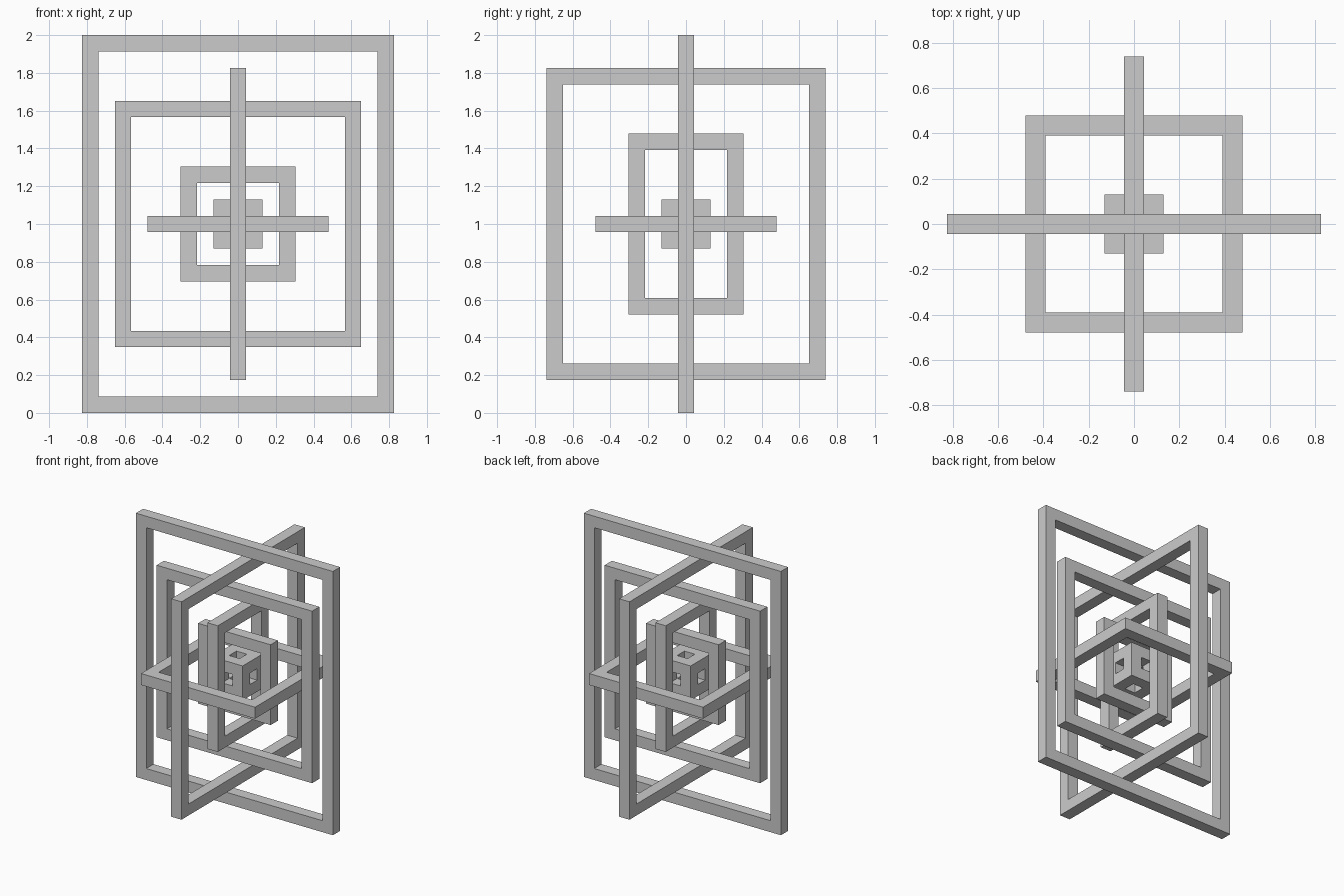
import bpy, bmesh
from itertools import product
from mathutils import Vector

if "Cube" in bpy.data.objects:
    bpy.data.objects.remove(bpy.data.objects["Cube"])

U = 2 / 23                    # bar thickness
CENTRE = Vector((0, 0, 1))


def finish(bm, name):
    bmesh.ops.recalc_face_normals(bm, faces=bm.faces[:])
    mesh = bpy.data.meshes.new(name)
    bm.to_mesh(mesh)
    bm.free()
    obj = bpy.data.objects.new(name, mesh)
    obj.location = CENTRE
    bpy.context.collection.objects.link(obj)


def frame(name, axes, half_a, half_b):
    """Square-section rectangular ring lying in the plane of two axes (half sizes in bars)."""
    a, b = (Vector([float(c == k) for c in "xyz"]) for k in axes)
    n = a.cross(b)
    bm = bmesh.new()
    corners = [(-1, -1), (1, -1), (1, 1), (-1, 1)]
    outer, inner = ([bm.verts.new((a * i * (half_a - t) + b * j * (half_b - t) - n / 2) * U)
                     for i, j in corners] for t in (0, 1))
    faces = [bm.faces.new((outer[k], outer[(k + 1) % 4], inner[(k + 1) % 4], inner[k]))
             for k in range(4)]
    ext = bmesh.ops.extrude_face_region(bm, geom=faces, use_keep_orig=True)
    verts = [v for v in ext["geom"] if isinstance(v, bmesh.types.BMVert)]
    bmesh.ops.translate(bm, verts=verts, vec=n * U)
    finish(bm, name)


# Nested frames, largest to smallest
frame("outer_frame", "xz", 9.5, 11.5)
frame("outer_cross_frame", "yz", 8.5, 9.5)
frame("middle_frame", "xz", 7.5, 7.5)
frame("level_frame", "xy", 5.5, 5.5)
frame("inner_cross_frame", "yz", 3.5, 5.5)
frame("inner_frame", "xz", 3.5, 3.5)

# Core: 3x3x3 cube pierced through along every axis, only exposed cell faces kept
cells = {c for c in product((-1, 0, 1), repeat=3) if c.count(0) < 2}
bm = bmesh.new()
for cell in cells:
    for axis, sign in product(range(3), (-1, 1)):
        d = Vector((0, 0, 0))
        d[axis] = sign
        c = Vector(cell)
        if tuple(int(v) for v in c + d) in cells:
            continue
        p, q = Vector((0, 0, 0)), Vector((0, 0, 0))
        p[(axis + 1) % 3] = q[(axis + 2) % 3] = 0.5
        bm.faces.new([bm.verts.new((c + d / 2 + p * i + q * j) * U)
                      for i, j in ((-1, -1), (1, -1), (1, 1), (-1, 1))])
bmesh.ops.remove_doubles(bm, verts=bm.verts[:], dist=1e-4)
finish(bm, "pierced_core")
